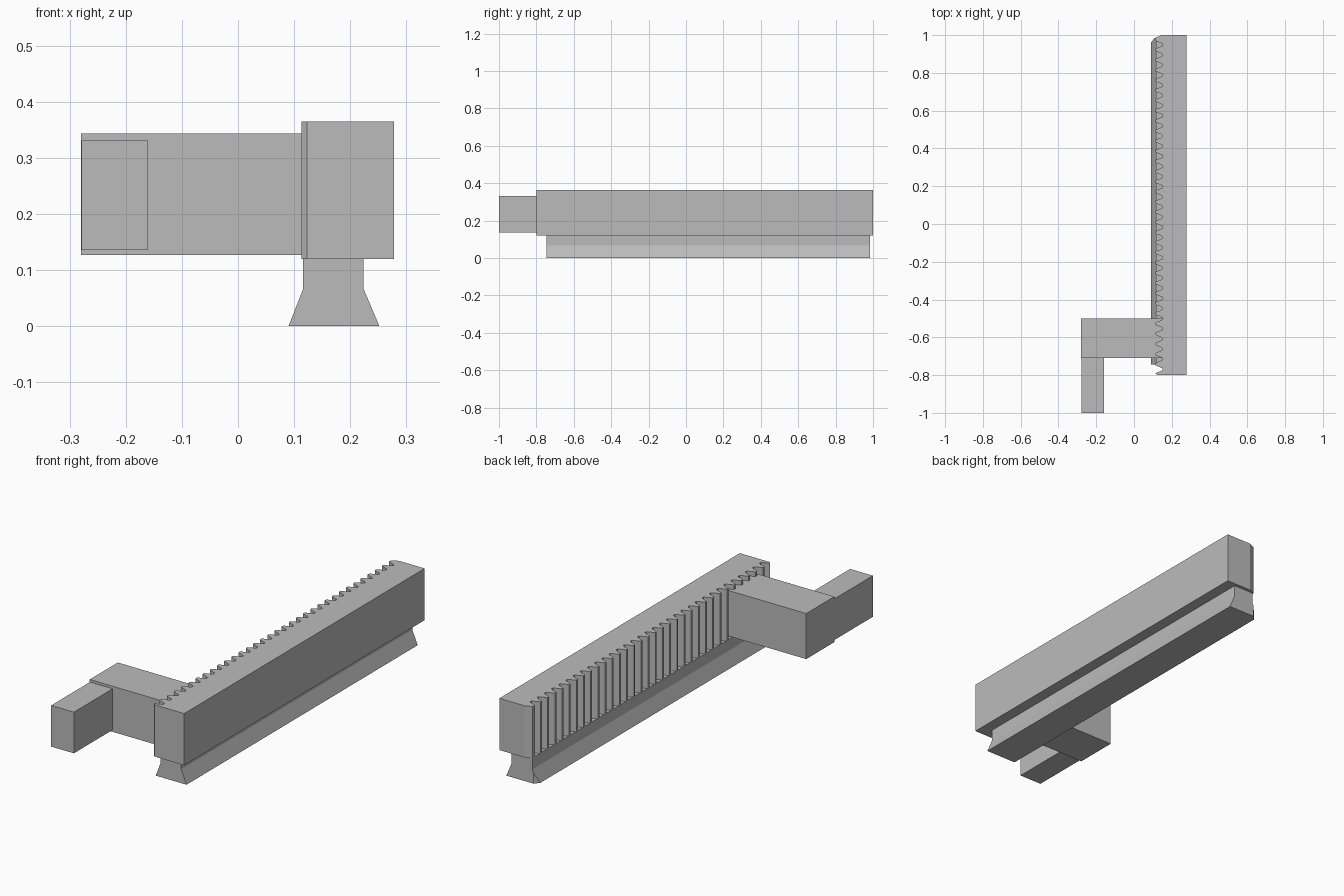
import bpy
import bmesh
import math

cube = bpy.data.objects.get("Cube")
if cube:
    bpy.data.objects.remove(cube, do_unlink=True)

grey = bpy.data.materials.new("plain grey")
grey.use_nodes = True
colour = (0.5, 0.5, 0.5, 1)
grey.diffuse_color = colour
grey.node_tree.nodes["Principled BSDF"].inputs["Base Color"].default_value = colour


def prism(name, outline, direction):
    """Extrude a closed outline of 3D points along a direction."""
    bm = bmesh.new()
    face = bm.faces.new([bm.verts.new(p) for p in outline])
    moved = bmesh.ops.extrude_face_region(bm, geom=[face])["geom"]
    bmesh.ops.translate(bm, vec=direction,
                        verts=[v for v in moved if isinstance(v, bmesh.types.BMVert)])
    return finish(name, bm)


def finish(name, bm):
    bmesh.ops.recalc_face_normals(bm, faces=bm.faces)
    mesh = bpy.data.meshes.new(name)
    bm.to_mesh(mesh)
    bm.free()
    mesh.materials.append(grey)
    obj = bpy.data.objects.new(name, mesh)
    bpy.context.collection.objects.link(obj)
    return obj


def box(name, x, y, z):
    outline = [(x[0], y[0], z[0]), (x[1], y[0], z[0]),
               (x[1], y[1], z[0]), (x[0], y[1], z[0])]
    return prism(name, outline, (0, 0, z[1] - z[0]))


# Toothed bar: plan outline with rounded teeth along one side
BOTTOM, TOP = 0.12, 0.365
PITCH, FIRST, TEETH = 0.0537, 0.976, 34
TIP, ROOT = 0.113, 0.15
outline = [(0.278, -0.8), (0.278, 1.0), (0.145, 1.0), (TIP, 0.986)]
steps = 10
for i in range(steps * TEETH):
    y = FIRST - PITCH * i / steps
    if y <= -0.795:
        break
    wave = math.cos(math.tau * i / steps)
    wave = max(-1, min(1, 1.25 * wave))
    outline.append(((TIP + ROOT) / 2 - wave * (ROOT - TIP) / 2, y))
outline.append((0.123, -0.8))
prism("toothed_bar", [(x, y, BOTTOM) for x, y in outline], (0, 0, TOP - BOTTOM))

# Dovetail rail under the bar, with one far corner cut off
section = [(0.09, 0), (0.252, 0), (0.224, 0.066), (0.224, BOTTOM),
           (0.116, BOTTOM), (0.116, 0.066)]
rail = prism("dovetail_rail", [(x, -0.745, z) for x, z in section], (0, 1.73, 0))
bm = bmesh.new()
bm.from_mesh(rail.data)
cut = bmesh.ops.bisect_plane(bm, geom=bm.verts[:] + bm.edges[:] + bm.faces[:],
                             plane_co=(0.09, 0.962, 0), plane_no=(-0.75, 0.66, 0),
                             clear_outer=True)["geom_cut"]
bmesh.ops.contextual_create(bm, geom=[e for e in cut if isinstance(e, bmesh.types.BMEdge)])
bmesh.ops.recalc_face_normals(bm, faces=bm.faces)
bm.to_mesh(rail.data)
bm.free()

# Side arm and handle
box("side_arm", (-0.28, 0.15), (-0.71, -0.5), (0.127, 0.343))
box("handle", (-0.279, -0.16), (-1.0, -0.7), (0.136, 0.331))
